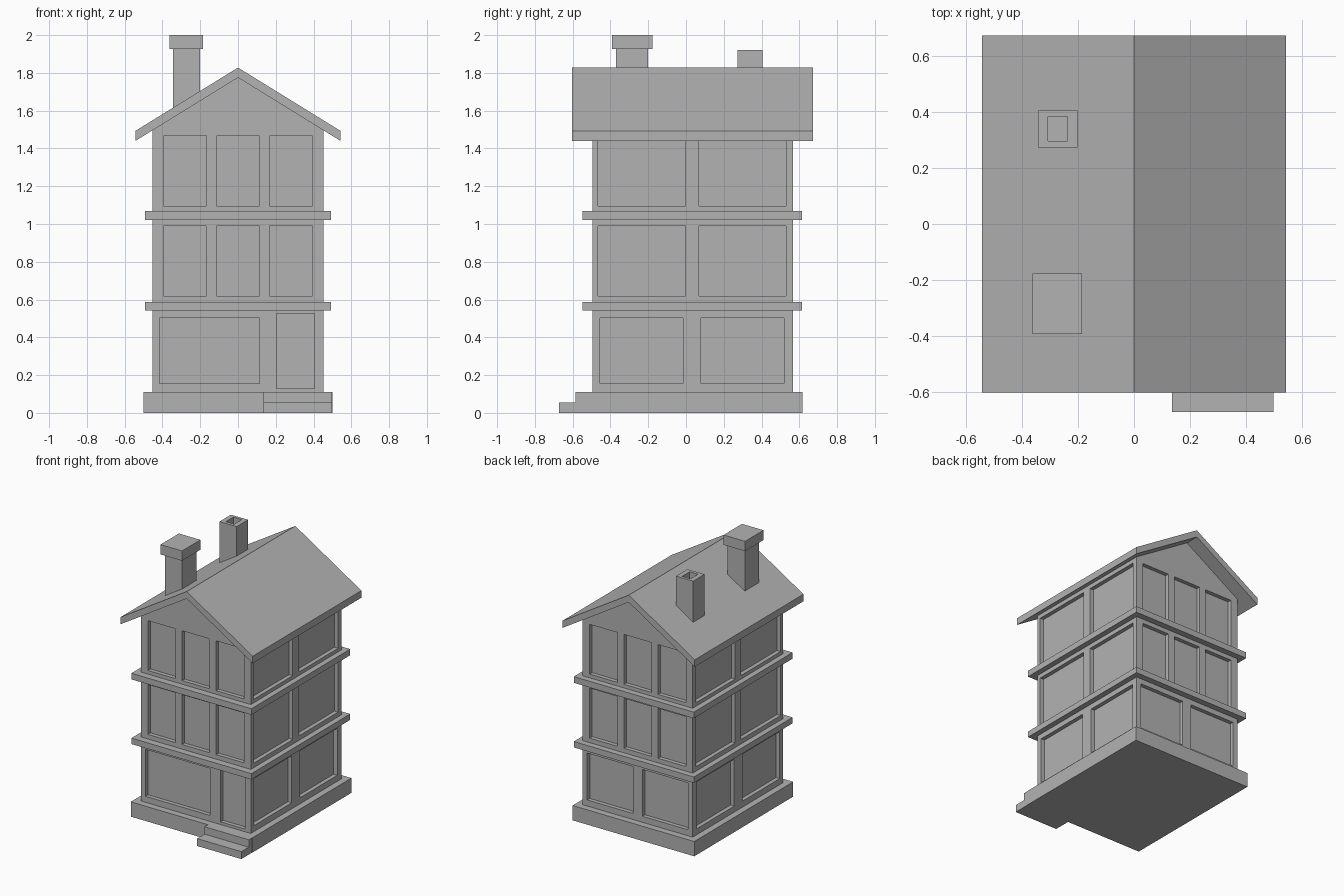
import bpy
import bmesh
from mathutils import Matrix, Vector

if "Cube" in bpy.data.objects:
    bpy.data.objects.remove(bpy.data.objects["Cube"], do_unlink=True)

# One plain stone colour
stone = bpy.data.materials.new("stone_grey")
stone.use_nodes = True
GREY = (0.45, 0.45, 0.45, 1)
stone.diffuse_color = GREY
stone.node_tree.nodes["Principled BSDF"].inputs["Base Color"].default_value = GREY


def finish(name, bm):
    bmesh.ops.recalc_face_normals(bm, faces=bm.faces)
    mesh = bpy.data.meshes.new(name)
    bm.to_mesh(mesh)
    bm.free()
    mesh.materials.append(stone)
    obj = bpy.data.objects.new(name, mesh)
    bpy.context.collection.objects.link(obj)
    return obj


def add_box(bm, x, y, z):
    low, high = Vector((x[0], y[0], z[0])), Vector((x[1], y[1], z[1]))
    matrix = Matrix.Translation((low + high) / 2) @ Matrix.Diagonal((high - low).to_4d())
    bmesh.ops.create_cube(bm, size=1, matrix=matrix)


def box(name, x, y, z):
    bm = bmesh.new()
    add_box(bm, x, y, z)
    return finish(name, bm)


def extrude_profile(name, points, y):
    """Extrude an x-z outline from front to back."""
    bm = bmesh.new()
    face = bm.faces.new([bm.verts.new((px, y[0], pz)) for px, pz in points])
    grown = bmesh.ops.extrude_face_region(bm, geom=[face])["geom"]
    verts = [v for v in grown if isinstance(v, bmesh.types.BMVert)]
    bmesh.ops.translate(bm, verts=verts, vec=(0, y[1] - y[0], 0))
    return finish(name, bm)


def cut(target, cutter):
    cutter.hide_render = True
    mod = target.modifiers.new("recess", 'BOOLEAN')
    mod.operation = 'DIFFERENCE'
    mod.solver = 'EXACT'
    mod.object = cutter
    bpy.context.view_layer.objects.active = target
    bpy.ops.object.modifier_apply(modifier=mod.name)
    bpy.data.objects.remove(cutter, do_unlink=True)


# Main dimensions
WALL_X, FRONT, BACK = 0.452, -0.495, 0.567
EAVE_X, EAVE_Z, RIDGE_Z, ROOF_T = 0.543, 1.44, 1.775, 0.053
DEPTH = 0.03
SLOPE = (RIDGE_Z - EAVE_Z) / EAVE_X

# Walls with gables, reaching just inside the roof
shoulder = RIDGE_Z - SLOPE * WALL_X + 0.01
walls = extrude_profile("walls", [(-WALL_X, 0.08), (WALL_X, 0.08), (WALL_X, shoulder),
                                  (0, RIDGE_Z + 0.01), (-WALL_X, shoulder)], (FRONT, BACK))

# Window and door recesses
GROUND, MIDDLE, TOP = (0.155, 0.503), (0.62, 0.99), (1.095, 1.465)
front_y = (FRONT - 0.1, FRONT + DEPTH)
back_y = (BACK - DEPTH, BACK + 0.1)
side_x = (WALL_X - DEPTH, WALL_X + 0.1)
bm = bmesh.new()
for z in (MIDDLE, TOP):
    for x in ((-0.395, -0.167), (-0.113, 0.113), (0.167, 0.395)):
        add_box(bm, x, front_y, z)
        add_box(bm, x, back_y, z)
add_box(bm, (-0.415, 0.115), front_y, GROUND)
add_box(bm, (0.203, 0.405), front_y, (0.13, 0.525))
for x in ((-0.415, -0.038), (0.038, 0.415)):
    add_box(bm, x, back_y, GROUND)
for side in (-1, 1):
    x = sorted(side * v for v in side_x)
    for z in (MIDDLE, TOP):
        for y in ((-0.465, -0.003), (0.068, 0.53)):
            add_box(bm, x, y, z)
    for y in ((-0.455, -0.015), (0.08, 0.52)):
        add_box(bm, x, y, GROUND)
cut(walls, finish("recess_cutter", bm))

# Plinth and entrance steps
box("plinth", (-0.5, 0.5), (-0.545, 0.617), (0, 0.11))
box("upper_step", (0.135, 0.498), (-0.585, -0.52), (0, 0.11))
box("lower_step", (0.135, 0.498), (-0.672, -0.52), (0, 0.055))

# Floor bands
for name, z in (("lower_band", (0.542, 0.586)), ("upper_band", (1.022, 1.068))):
    box(name, (-0.493, 0.493), (-0.547, 0.613), z)

# Pitched roof slab
under = [(-EAVE_X, EAVE_Z), (0, RIDGE_Z), (EAVE_X, EAVE_Z)]
extrude_profile("roof", under + [(x, z + ROOF_T) for x, z in reversed(under)], (-0.603, 0.673))

# Capped chimney
box("front_chimney", (-0.343, -0.202), (-0.37, -0.2), (1.58, 1.94))
box("front_chimney_cap", (-0.362, -0.185), (-0.393, -0.177), (1.927, 2.0))

# Open chimney with a flue
flue = box("back_chimney", (-0.343, -0.202), (0.273, 0.406), (1.58, 1.922))
cut(flue, box("flue_cutter", (-0.307, -0.238), (0.297, 0.385), (1.8, 2.1)))
